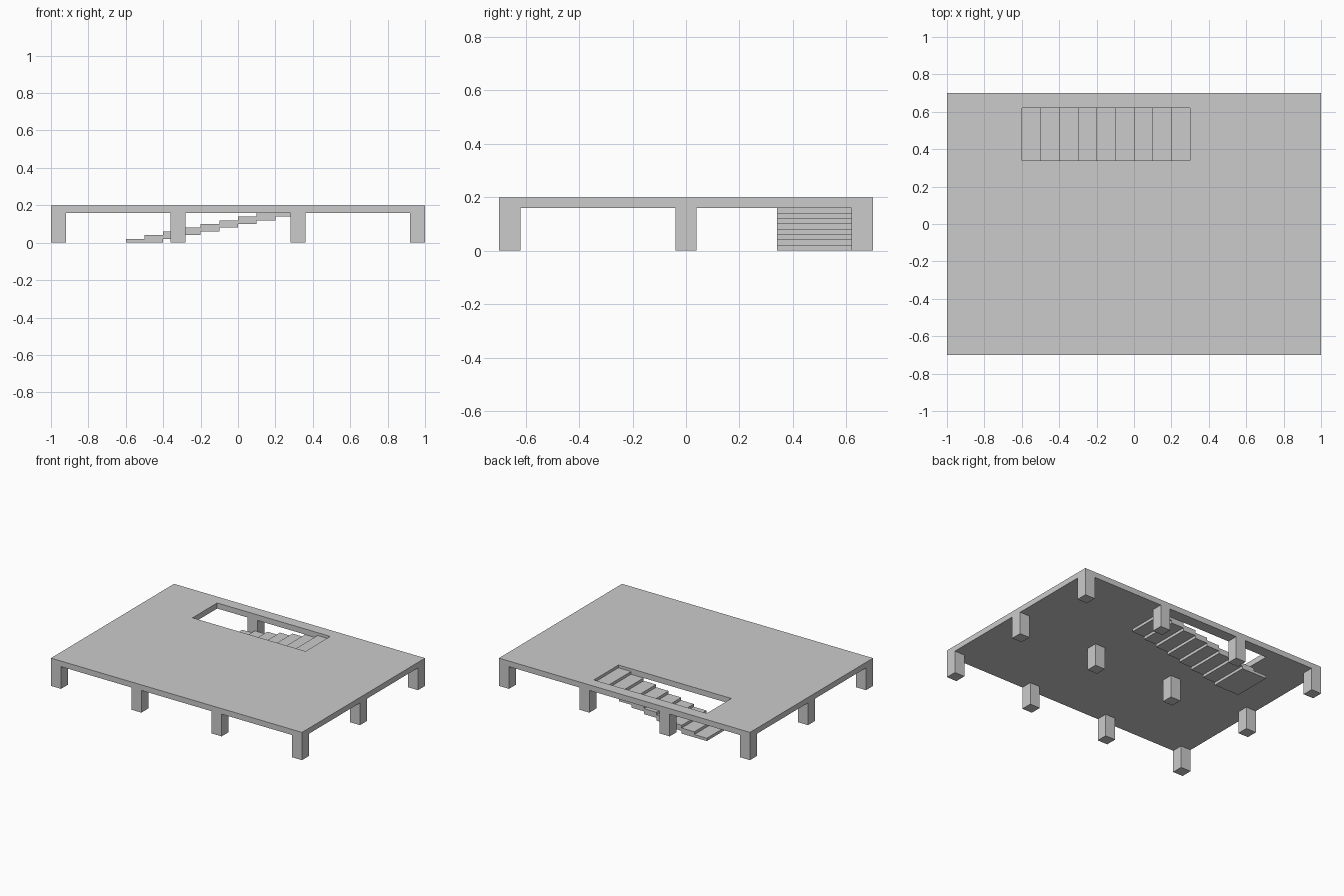
import bpy, bmesh

if "Cube" in bpy.data.objects:
    bpy.data.objects.remove(bpy.data.objects["Cube"])

TOP, UNDER = 0.20, 0.16            # deck surface and underside
HX0, HX1, HY0, HY1 = -0.60, 0.30, 0.34, 0.62   # stairwell opening


def make_object(name, bm):
    bmesh.ops.recalc_face_normals(bm, faces=bm.faces)
    mesh = bpy.data.meshes.new(name)
    bm.to_mesh(mesh)
    bm.free()
    obj = bpy.data.objects.new(name, mesh)
    bpy.context.collection.objects.link(obj)
    return obj


def prism(name, profile, offset):
    """Extrude a closed planar profile along offset."""
    bm = bmesh.new()
    face = bm.faces.new([bm.verts.new(p) for p in profile])
    ext = bmesh.ops.extrude_face_region(bm, geom=[face], use_keep_orig=True)
    verts = [g for g in ext["geom"] if isinstance(g, bmesh.types.BMVert)]
    bmesh.ops.translate(bm, verts=verts, vec=offset)
    return make_object(name, bm)


def box(name, x0, x1, y0, y1, z0, z1):
    return prism(name, [(x0, y0, z0), (x1, y0, z0), (x1, y1, z0), (x0, y1, z0)],
                 (0, 0, z1 - z0))


# Deck slab with rectangular stairwell opening
deck = box("deck", -1, 1, -0.7, 0.7, UNDER, TOP)
cutter = box("stairwell_cutter", HX0, HX1, HY0, HY1, UNDER - 0.1, TOP + 0.1)
cutter.hide_render = True
cutter.hide_set(True)
cut = deck.modifiers.new("stairwell", "BOOLEAN")
cut.operation = "DIFFERENCE"
cut.solver = "EXACT"
cut.object = cutter

# Square support posts in a 4 x 3 grid, flush with the deck edges
half = 0.04
for i, x in enumerate((-0.96, -0.32, 0.32, 0.96)):
    for j, y in enumerate((-0.66, 0.0, 0.66)):
        box(f"post_{i}_{j}", x - half, x + half, y - half, y + half, 0, UNDER)

# Stair flight: stepped profile in xz, each step two risers thick
steps, run, rise = 9, 0.1, 0.02
upper, lower = [], []
for i in range(steps):
    x0, x1 = HX0 + i * run, HX0 + (i + 1) * run
    upper += [(x0, HY0, (i + 1) * rise), (x1, HY0, (i + 1) * rise)]
    bottom = max(0, i - 1) * rise
    if i == 0:
        lower.append((x0, HY0, 0))
    elif i > 1:
        lower += [(x0, HY0, bottom - rise), (x0, HY0, bottom)]
lower.append((x1, HY0, bottom))
# Remove repeated points where the underside stays level
outline = [p for k, p in enumerate(lower) if k == 0 or p != lower[k - 1]]
prism("stairs", outline + upper[::-1], (0, HY1 - HY0, 0))
